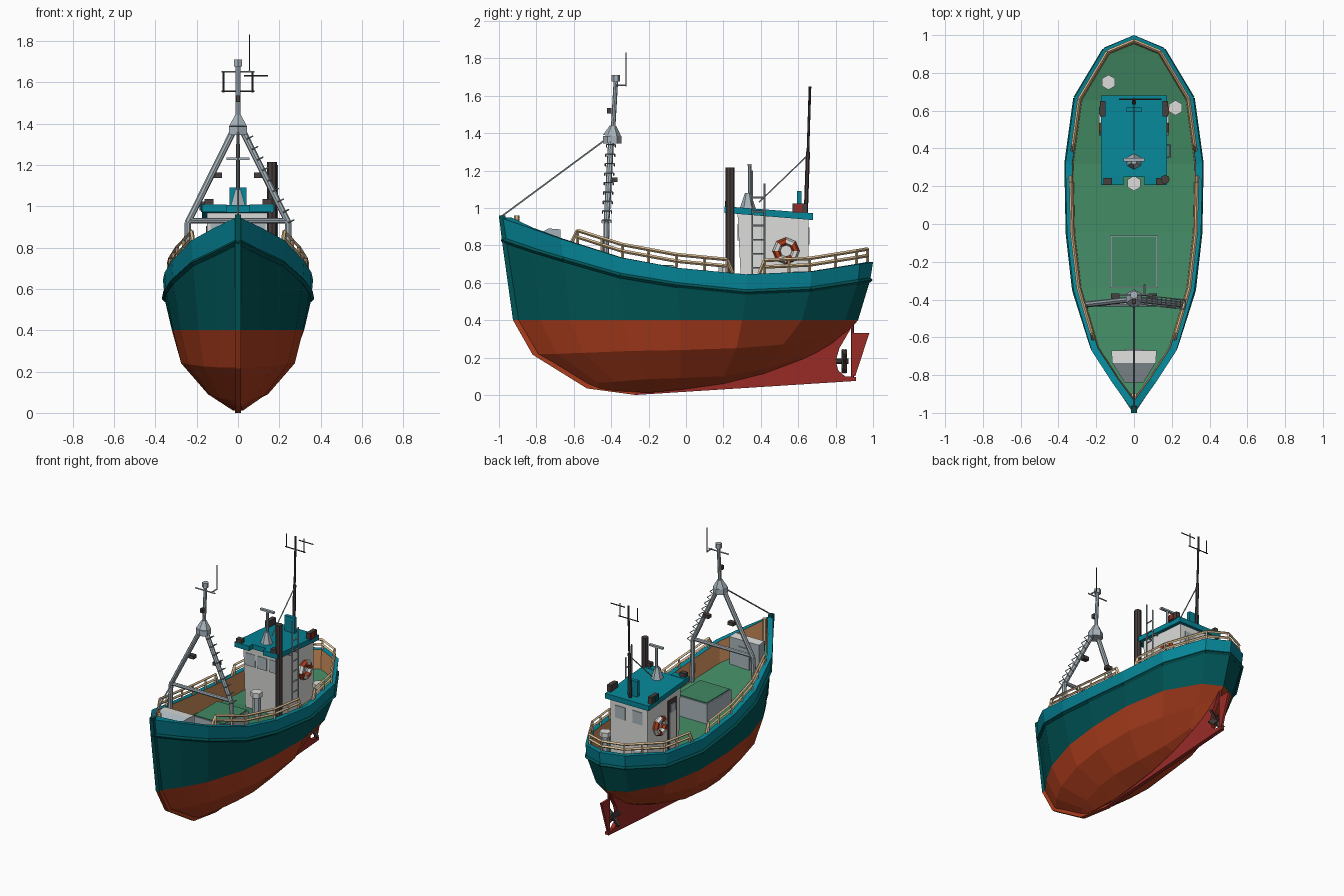
import bpy, bmesh, math
from mathutils import Vector, Matrix

if "Cube" in bpy.data.objects:
    bpy.data.objects.remove(bpy.data.objects["Cube"])

def material(name, r, g, b):
    m = bpy.data.materials.new(name)
    m.diffuse_color = [((c / 255 + .055) / 1.055) ** 2.4 if c > 10 else c / 3300 for c in (r, g, b)] + [1]
    m.use_nodes = True
    m.node_tree.nodes["Principled BSDF"].inputs["Base Color"].default_value = m.diffuse_color
    return m

DARKTEAL = material("dark teal", 0, 84, 86)
TEAL = material("teal", 6, 134, 152)
RUST = material("rust orange", 172, 61, 29)
RED = material("keel red", 152, 43, 39)
GREEN = material("deck green", 65, 135, 98)
TAN = material("pale rail wood", 222, 192, 148)
BROWN = material("bulwark wood", 205, 142, 92)
METAL = material("grey metal", 168, 181, 188)
WHITE = material("off white", 220, 220, 218)
DARK = material("dark brown", 70, 62, 60)

def finish(name, bm, *mats):
    bmesh.ops.recalc_face_normals(bm, faces=bm.faces)
    me = bpy.data.meshes.new(name)
    bm.to_mesh(me)
    bm.free()
    for m in mats:
        me.materials.append(m)
    ob = bpy.data.objects.new(name, me)
    bpy.context.collection.objects.link(ob)
    return ob

def tube(name, paths, r, mat, sides=6, r2=None):
    """Straight round bars along each path."""
    bm = bmesh.new()
    for path in paths:
        for a, b in zip(path, path[1:]):
            a, b = Vector(a), Vector(b)
            d = b - a
            mx = Matrix.Translation((a + b) / 2) @ d.to_track_quat('Z', 'Y').to_matrix().to_4x4()
            bmesh.ops.create_cone(bm, cap_ends=True, segments=sides, radius1=r,
                                  radius2=r if r2 is None else r2, depth=d.length, matrix=mx)
    return finish(name, bm, mat)

def box(name, c, size, mat):
    bm = bmesh.new()
    bmesh.ops.create_cube(bm, size=1, matrix=Matrix.Translation(c) @ Matrix.Diagonal((*size, 1)))
    return finish(name, bm, mat)

def plate(name, yz, hw, mat):
    """Side profile extruded across x."""
    bm = bmesh.new()
    a, b = [[bm.verts.new((s * hw, y, z)) for y, z in yz] for s in (-1, 1)]
    bm.faces.new(a)
    bm.faces.new(b)
    for i in range(len(a)):
        j = (i + 1) % len(a)
        bm.faces.new((a[i], a[j], b[j], b[i]))
    return finish(name, bm, mat)

def loft(name, halves, bands, mats, cap=None):
    """Skin between mirrored waterline rings; cap fills the last ring straight across."""
    bm = bmesh.new()
    n = len(halves[0])
    rings = [[bm.verts.new(p) for p in h] + [bm.verts.new((-x, y, z)) for x, y, z in h[-2:0:-1]] for h in halves]
    m = 2 * n - 2
    for k, band in enumerate(bands):
        for i in range(m):
            j = (i + 1) % m
            bm.faces.new((rings[k][i], rings[k][j], rings[k + 1][j], rings[k + 1][i])).material_index = band
    if cap is not None:
        r = rings[-1]
        for i in range(n - 1):
            f = [r[i], r[i + 1]] + ([r[m - i - 1]] if i < n - 2 else []) + ([r[m - i]] if i else [])
            bm.faces.new(f).material_index = cap
    return finish(name, bm, *mats)

# hull waterlines, half side, bow to stern
rail = [(0, -1, .95), (.115, -.84, .895), (.225, -.67, .835), (.32, -.35, .735), (.355, -.05, .68),
        (.363, .32, .645), (.315, .67, .66), (.16, .93, .70), (0, 1, .71)]
strake = [(0, -.982, .83), (.108, -.82, .775), (.217, -.655, .725), (.314, -.35, .638), (.348, -.05, .588),
          (.355, .32, .55), (.308, .665, .565), (.155, .92, .605), (0, .985, .615)]
water = [(0, -.915), (.10, -.78), (.19, -.62), (.28, -.33), (.315, -.03), (.32, .3), (.265, .62), (.13, .85), (0, .92)]
water = [(x, y, .4) for x, y in water]
turn = [(0, -.81, .22), (.09, -.69, .22), (.165, -.55, .225), (.24, -.3, .235), (.275, -.03, .24),
        (.265, .27, .25), (.19, .52, .27), (.085, .73, .3), (0, .86, .33)]
bilge = [(0, -.55, .06), (.05, -.47, .065), (.085, -.38, .07), (.13, -.2, .085), (.145, -.03, .09),
         (.13, .2, .1), (.08, .42, .14), (.035, .62, .2), (0, .79, .27)]
bottom = [(0, -.52, .042), (.015, -.46, .035), (.02, -.38, .022), (.025, -.2, .012), (.025, -.03, .028),
          (.02, .2, .06), (.018, .42, .115), (.015, .62, .19), (0, .77, .255)]
loft("hull", [rail, strake, water, turn, bilge, bottom], [0, 1, 2, 2, 2], [TEAL, DARKTEAL, RUST], 2)

# bulwark cap, inner side and deck
def inset(ring, d):
    out = []
    for i, p in enumerate(ring):
        if i in (0, len(ring) - 1):
            out.append((0, p[1] + (d * 1.8 if i == 0 else -d * 1.1), p[2]))
        else:
            t = Vector(ring[i + 1]) - Vector(ring[i - 1])
            nrm = Vector((-t.y, t.x, 0)).normalized()
            out.append((p[0] + nrm.x * d, p[1] + nrm.y * d, p[2]))
    return out
inner = inset(rail, .036)
deck = [(x, y, s[2] - .045) for (x, y, z), s in zip(inset(rail, .042), strake)]
loft("bulwark_and_deck", [rail, inner, deck], [0, 1], [TEAL, BROWN, GREEN], 2)
both = lambda h: h + [(-x, y, z) for x, y, z in h[-2::-1]]
tube("rubbing_strake", [both(strake)], .014, DARKTEAL, 4)

# stem, keel, rudder, propeller
plate("stem", [(-1, .96), (-.985, .83), (-.925, .4), (-.88, .4), (-.95, .83), (-.965, .96)], .015, DARKTEAL)
plate("stem_foot", [(-.925, .4), (-.82, .215), (-.53, .035), (-.27, 0), (-.27, .06), (-.45, .08), (-.78, .25),
                    (-.88, .4)], .015, RUST)
plate("keel", [(-.3, .005), (-.27, 0), (.91, .075), (.91, .095), (.85, .1), (.815, .13), (.80, .18), (.82, .25),
               (.89, .37), (.78, .32), (.6, .25), (.3, .14), (-.2, .05)], .014, RED)
plate("rudder", [(.885, .33), (.98, .33), (.905, .1), (.885, .1)], .008, RED)
tube("rudder_stock", [[(0, .89, .09), (0, .89, .45)]], .008, RED)
tube("propeller_shaft", [[(0, .78, .18), (0, .87, .18)]], .014, DARK)
for k in range(4):
    a = math.radians(45 + 90 * k)
    b = box("propeller_blade", (0, 0, .04), (.04, .012, .065), DARK)
    b.matrix_world = Matrix.Translation((0, .845, .18)) @ Matrix.Rotation(a, 4, 'Y') @ Matrix.Rotation(.5, 4, 'Z')

# wooden hand rails
mid = [Vector(a).lerp(Vector(b), .75) for a, b in zip(rail, inner)]
def on_cap(y, h=0):
    for a, b in zip(mid, mid[1:]):
        if y <= b.y + 1e-6:
            return a.lerp(b, (y - a.y) / (b.y - a.y)) + Vector((0, 0, h))
    return mid[-1] + Vector((0, 0, h))
def flip(p):
    return [(-v[0], v[1], v[2]) for v in p]
fore, aft = [-.58, -.45, -.34, -.2, -.05, .1, .22], [.42, .55, mid[6].y, .8, mid[7].y, mid[8].y]
bars, posts = [], []
for ys in (fore, aft):
    bars += [[on_cap(y, h) for y in ys] for h in (.035, .07)]
    posts += [[on_cap(y), on_cap(y, .07)] for y in ys]
    e = [ys[0] - .03] + ([ys[-1] + .03] if ys is fore else [])
    bars += [[on_cap(v), on_cap(y, .07)] for v, y in zip(e, (ys[0], ys[-1]))]
tube("hand_rails", bars + [flip(p) for p in bars], .0095, TAN, 4)
tube("rail_posts", posts + [flip(p) for p in posts], .008, TAN, 4)
tube("bow_post", [[(0, -.905, .75), (0, -.905, .96)]], .014, TAN)

# bow shelter and cargo hatch
bm = bmesh.new()
pts = [(.12, -.67, .64), (.12, -.67, .885), (.115, -.735, .89), (.05, -.84, .83), (.05, -.84, .68)]
R, L = [[bm.verts.new((s * x, y, z)) for x, y, z in pts] for s in (1, -1)]
bm.faces.new(R); bm.faces.new(L)
for i in range(5):
    j = (i + 1) % 5
    bm.faces.new((R[i], R[j], L[j], L[i])).material_index = 1 if i == 1 else 0
finish("bow_shelter", bm, METAL, WHITE)
box("shelter_door", (0, -.667, .76), (.09, .008, .15), METAL)
box("hatch_coaming", (0, -.2, .59), (.254, .28, .2), METAL)
box("hatch_cover", (0, -.2, .692), (.24, .266, .008), GREEN)

# wheelhouse
plate("wheelhouse", [(.30, .48), (.655, .48), (.655, .95), (.275, .985)], .15, WHITE)
plate("wheelhouse_roof", [(.25, .97), (.68, .935), (.68, .972), (.25, 1.005)], .175, TEAL)
for s in (-1, 1):
    box("roof_visor", (s * .115, .232, .99), (.12, .05, .035), TEAL)
for x in (-.095, 0, .095):
    box("front_window", (x, .281, .87), (.075, .012, .09), METAL)
for x in (-.07, .07):
    box("rear_window", (x, .656, .85), (.08, .008, .09), METAL)
box("door_frame", (-.151, .375, .72), (.008, .1, .37), DARK)
box("door_panel", (-.154, .375, .68), (.008, .07, .27), WHITE)
box("door_window", (-.156, .375, .84), (.008, .05, .06), METAL)

# lifebuoys with striped segments
for s in (-1, 1):
    bpy.ops.mesh.primitive_torus_add(major_segments=8, minor_segments=6, major_radius=.052, minor_radius=.021,
                                     location=(s * .168, .535, .77), rotation=(0, math.pi / 2, 0))
    o = bpy.context.object
    o.name = "lifebuoy"
    o.data.materials.append(RUST)
    o.data.materials.append(WHITE)
    for p in o.data.polygons:
        p.material_index = int((math.atan2(p.center.y, p.center.x) + math.pi) / (math.pi / 4)) % 2

# ladder, funnel, roof fittings
lad = [[(.19, y, .62), (.19, y, z)] for y, z in ((.355, 1.2), (.42, 1.13))]
lad += [[(.19, .355, .68 + .075 * k), (.19, .42, .68 + .075 * k)] for k in range(6)]
lad += [[(.14, y, .95), (.19, y, .95)] for y in (.355, .42)]
tube("ladder", lad, .005, METAL, 5)
tube("funnel", [[(.165, .236, .5), (.165, .236, 1.215)]], .024, DARK, 8)
for s, m in ((1, RED), (-1, DARKTEAL)):
    box("side_light_box", (s * .165, .61, .998), (.03, .08, .05), DARK)
    box("side_light_lens", (s * .182, .6, 1.0), (.008, .04, .04), m)
box("roof_locker", (0, .605, 1.03), (.08, .025, .12), TEAL)
tube("radar_base", [[(0, .33, .99), (0, .33, 1.08)]], .045, METAL, 6, .015)
tube("radar_pole", [[(0, .34, 1.05), (0, .34, 1.235)]], .009, METAL)
box("radar_bar", (0, .34, 1.23), (.11, .02, .012), METAL)
for s in (-1, 1):
    box("roof_flood_light", (s * .14, .225, 1.022), (.045, .035, .028), DARK)

# deck vents
for x, y, z in ((0, .215, .69), (-.135, .75, .67), (.22, .615, .66)):
    tube("vent_pipe", [[(x, y, .49), (x, y, z - .03)]], .027, METAL, 6)
    tube("vent_cap", [[(x, y, z - .035), (x, y, z)]], .04, WHITE, 6)

# aft mast with aerials
tube("aft_mast", [[(0, .64, .95), (0, .652, 1.3)]], .011, DARK)
tube("aft_mast_top", [[(0, .652, 1.3), (0, .663, 1.65)]], .007, DARK)
aer = [[(-.08, .66, 1.555), (.08, .66, 1.555)], [(.03, .66, 1.63), (.145, .66, 1.63)]]
aer += [[(x, .66, 1.55), (x, .66, 1.65)] for x in (-.07, .07)]
tube("aft_aerials", aer, .004, DARK, 5)
tube("aft_stay", [[(0, .65, 1.28), (0, .39, 1.03)]], .004, METAL, 5)

# fore mast: A frame, head, pole
legs = []
for s in (-1, 1):
    legs += [[(s * .25, -.43, .58), (s * .243, -.425, .92), (s * .02, -.4, 1.37)]]
tube("fore_mast_legs", legs, .016, METAL, 8)
tube("fore_mast_crossbar", [[(-.25, -.425, .93), (.25, -.425, .93)]], .013, METAL, 8)
tube("fore_mast_head", [[(0, -.395, 1.345), (0, -.395, 1.385)]], .05, METAL, 6)
tube("fore_mast_cone", [[(0, -.395, 1.385), (0, -.39, 1.44)]], .05, METAL, 6, .017)
tube("fore_mast_pole", [[(0, -.39, 1.42), (0, -.375, 1.68)]], .012, METAL, 8)
tube("fore_mast_light", [[(0, -.375, 1.675), (0, -.375, 1.71)]], .022, METAL, 6)
tube("fore_mast_yard", [[(-.08, -.375, 1.65), (.08, -.375, 1.65)], [(.055, -.375, 1.655), (.055, -.32, 1.655)]],
     .005, METAL, 5)
tube("whip_aerial", [[(.055, -.32, 1.65), (.055, -.32, 1.83)]], .003, DARK, 5)
box("mast_lamp", (0, -.41, 1.52), (.02, .025, .03), DARK)
tube("forestay", [[(0, -.43, 1.365), (0, -.985, .955)]], .005, METAL, 5)
a, b = Vector((.243, -.425, .92)), Vector((.03, -.4, 1.35))
steps = []
for k in range(9):
    p, o, w = a.lerp(b, k / 8.5), Vector((.028, 0, .014)), Vector((0, .024, 0))
    steps.append([p - w, p + o - w, p + o + w, p + w])
tube("mast_steps", steps, .0035, METAL, 4)
for s in (-1, 1):
    box("mast_flood_light", (s * .1, -.385, 1.15), (.045, .035, .025), DARK)
    tube("mast_flood_bracket", [[(s * .1, -.385, 1.15), (s * .125, -.41, 1.16)]], .006, DARK)
